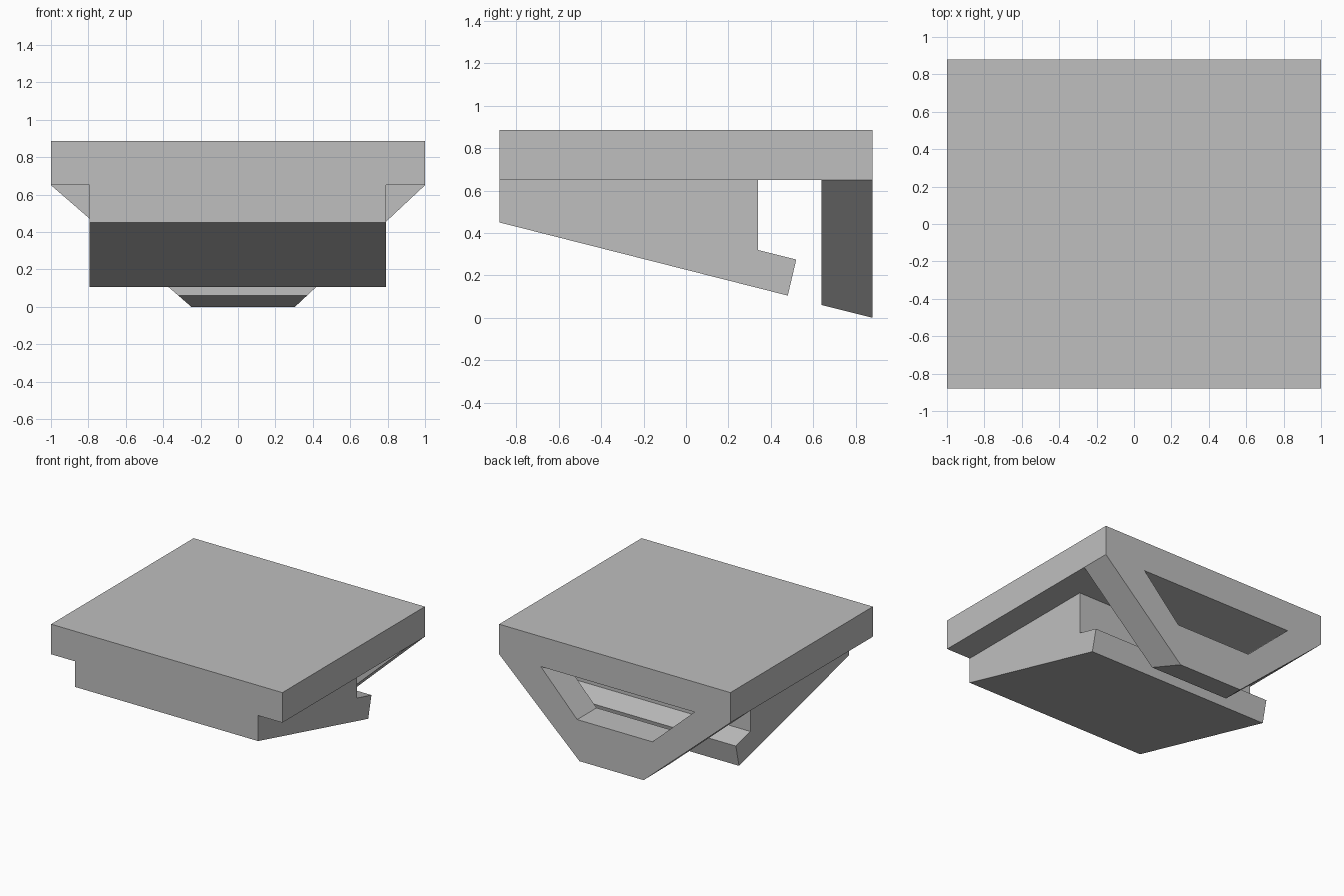
import bpy
import bmesh

cube = bpy.data.objects.get("Cube")
if cube:
    bpy.data.objects.remove(cube, do_unlink=True)

# One grey for the whole model
grey = bpy.data.materials.new("plain_grey")
grey.use_nodes = True
colour = (0.52, 0.52, 0.52, 1)
grey.diffuse_color = colour
grey.node_tree.nodes["Principled BSDF"].inputs["Base Color"].default_value = colour


def loft(name, ring_a, ring_b):
    """Flat-faced solid between two matching rings of points."""
    bm = bmesh.new()
    a = [bm.verts.new(p) for p in ring_a]
    b = [bm.verts.new(p) for p in ring_b]
    bm.faces.new(a)
    bm.faces.new(b[::-1])
    for i in range(len(a)):
        j = (i + 1) % len(a)
        bm.faces.new((a[j], a[i], b[i], b[j]))
    bmesh.ops.recalc_face_normals(bm, faces=bm.faces)
    mesh = bpy.data.meshes.new(name)
    bm.to_mesh(mesh)
    bm.free()
    mesh.materials.append(grey)
    obj = bpy.data.objects.new(name, mesh)
    bpy.context.collection.objects.link(obj)
    return obj


HALF_DEPTH = 0.88
UNDER = 0.65      # underside of the slab
TOP = 0.885

# Top slab
corners = [(-1, -HALF_DEPTH), (1, -HALF_DEPTH), (1, HALF_DEPTH), (-1, HALF_DEPTH)]
loft("top_slab", [(x, y, UNDER) for x, y in corners],
     [(x, y, TOP) for x, y in corners])

# Wedge body with a lip at its lower rear edge
side = [(-HALF_DEPTH, UNDER), (-HALF_DEPTH, 0.45), (0.48, 0.105),
        (0.52, 0.275), (0.34, 0.32), (0.34, UNDER)]
loft("wedge_body", [(-0.795, y, z) for y, z in side],
     [(0.79, y, z) for y, z in side])


# Rear frame: tapered plate with a window open up to the slab, sloping underside
def frame_ring(y, bottom):
    t = bottom / UNDER
    left, right = -0.25 - 0.75 * t, 0.305 + 0.695 * t
    outline = [(-1, UNDER), (left, bottom), (right, bottom), (1, UNDER),
               (0.64, UNDER), (0.325, 0.32), (-0.325, 0.32), (-0.69, UNDER)]
    return [(x, y, z) for x, z in outline]


loft("rear_frame", frame_ring(0.64, 0.06), frame_ring(HALF_DEPTH, 0))
